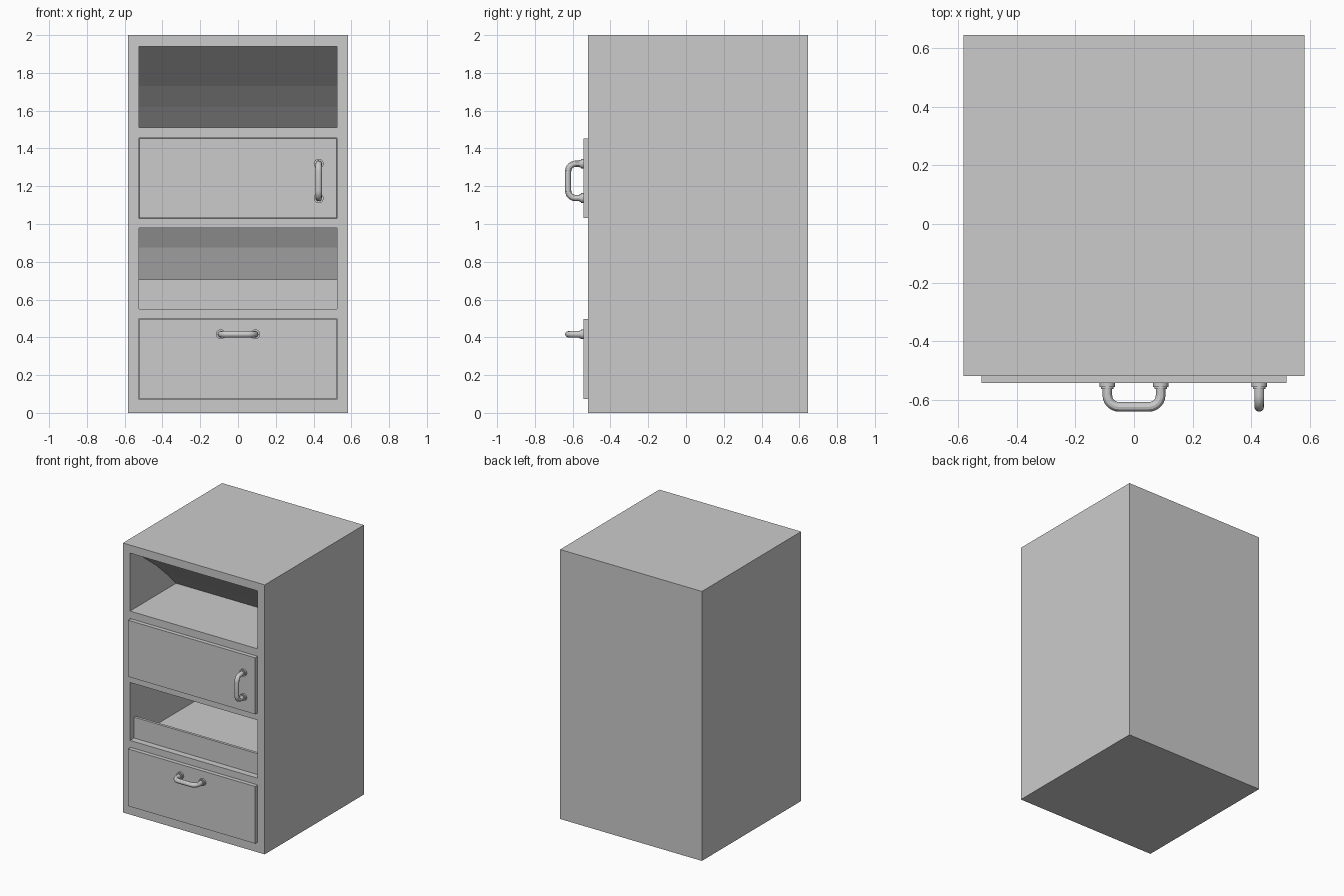
import bpy, bmesh, math

if "Cube" in bpy.data.objects:
    bpy.data.objects.remove(bpy.data.objects["Cube"])

FRONT, BACK = -0.518, 0.645
HW, OW = 0.582, 0.524            # half widths of body and openings
BAYS = [(0.07, 0.50), (0.55, 0.98), (1.03, 1.455), (1.51, 1.94)]
# sloping inner back: (depth from front, height), from bottom to top
SLOPE = [(1.12, 0.0), (1.11, 0.55), (0.96, 0.875), (0.78, 1.15), (0.54, 1.51),
         (0.43, 1.62), (0.31, 1.73), (0.04, 1.94)]


def box(name, x, y, z):
    bpy.ops.mesh.primitive_cube_add(size=1, location=[(a + b) / 2 for a, b in (x, y, z)])
    o = bpy.context.object
    o.name = name
    o.scale = [b - a for a, b in (x, y, z)]
    bpy.ops.object.transform_apply(location=True, rotation=True, scale=True)
    return o


def depth(z):
    for (d0, z0), (d1, z1) in zip(SLOPE, SLOPE[1:]):
        if z0 <= z <= z1:
            return d0 + (d1 - d0) * (z - z0) / (z1 - z0)


# Cabinet body with four bays cut along the sloping back
body = box("cabinet_body", (-HW, HW), (FRONT, BACK), (0, 2))
bm = bmesh.new()
for lo, hi in BAYS:
    zs = [lo] + [z for _, z in SLOPE if lo + .001 < z < hi - .001] + [hi]
    prof = [(FRONT - 0.1, lo)] + [(FRONT + depth(z), z) for z in zs] + [(FRONT - 0.1, hi)]
    f = bm.faces.new([bm.verts.new((-OW, y, z)) for y, z in prof])
    ext = bmesh.ops.extrude_face_region(bm, geom=[f])["geom"]
    bmesh.ops.translate(bm, vec=(2 * OW, 0, 0),
                        verts=[v for v in ext if isinstance(v, bmesh.types.BMVert)])
bmesh.ops.recalc_face_normals(bm, faces=bm.faces)
me = bpy.data.meshes.new("bay_cutter")
bm.to_mesh(me)
bm.free()
cutter = bpy.data.objects.new("bay_cutter", me)
cutter.hide_render = True
bpy.context.collection.objects.link(cutter)
mod = body.modifiers.new("bays", "BOOLEAN")
mod.operation, mod.solver, mod.object = "DIFFERENCE", "EXACT", cutter
bpy.context.view_layer.objects.active = body
bpy.ops.object.modifier_apply(modifier="bays")
bpy.data.objects.remove(cutter)

# Door, drawer front and the low lip of the open bay
g = 0.003
for name, (lo, hi) in (("drawer_front", BAYS[0]), ("cupboard_door", BAYS[2])):
    box(name, (-OW + g, OW - g), (-0.543, FRONT + 0.01), (lo + g, hi - g))
box("bay_lip", (-OW, OW), (-0.471, -0.451), (0.55, 0.705))


# Bar handle: bent tube with a stepped round foot at each end
def handle(name, loc, turn):
    a, y0, y1, r = 0.091, -0.545, -0.624, 0.04
    half = [(a, y0)] + [(a - r + r * math.cos(t), y1 + r - r * math.sin(t))
                        for t in (i * math.pi / 12 for i in range(7))]
    path = half + [(-x, y) for x, y in reversed(half)]
    cu = bpy.data.curves.new(name, "CURVE")
    cu.dimensions, cu.bevel_depth, cu.bevel_resolution = "3D", 0.0165, 4
    sp = cu.splines.new("POLY")
    sp.points.add(len(path) - 1)
    for p, (x, y) in zip(sp.points, path):
        p.co = (x, y, 0, 1)
    bar = bpy.data.objects.new(name, cu)
    bpy.context.collection.objects.link(bar)
    parts = [bar]
    for s in (-1, 1):
        for rad, ya, yb in ((0.026, -0.543, -0.556), (0.021, -0.556, -0.563)):
            bpy.ops.mesh.primitive_cylinder_add(
                vertices=24, radius=rad, depth=ya - yb,
                location=(s * a, (ya + yb) / 2, 0), rotation=(math.pi / 2, 0, 0))
            parts.append(bpy.context.object)
    bpy.ops.object.select_all(action="DESELECT")
    bar.select_set(True)
    bpy.context.view_layer.objects.active = bar
    bpy.ops.object.convert(target="MESH")
    bar = bpy.context.object
    for p in parts[1:]:
        p.select_set(True)
    bpy.ops.object.join()
    bar.name = name
    bar.location = loc
    bar.rotation_euler = (0, turn, 0)
    bpy.ops.object.shade_smooth_by_angle()


handle("drawer_handle", (0, 0, 0.416), 0)
handle("door_handle", (0.427, 0, 1.228), math.pi / 2)
